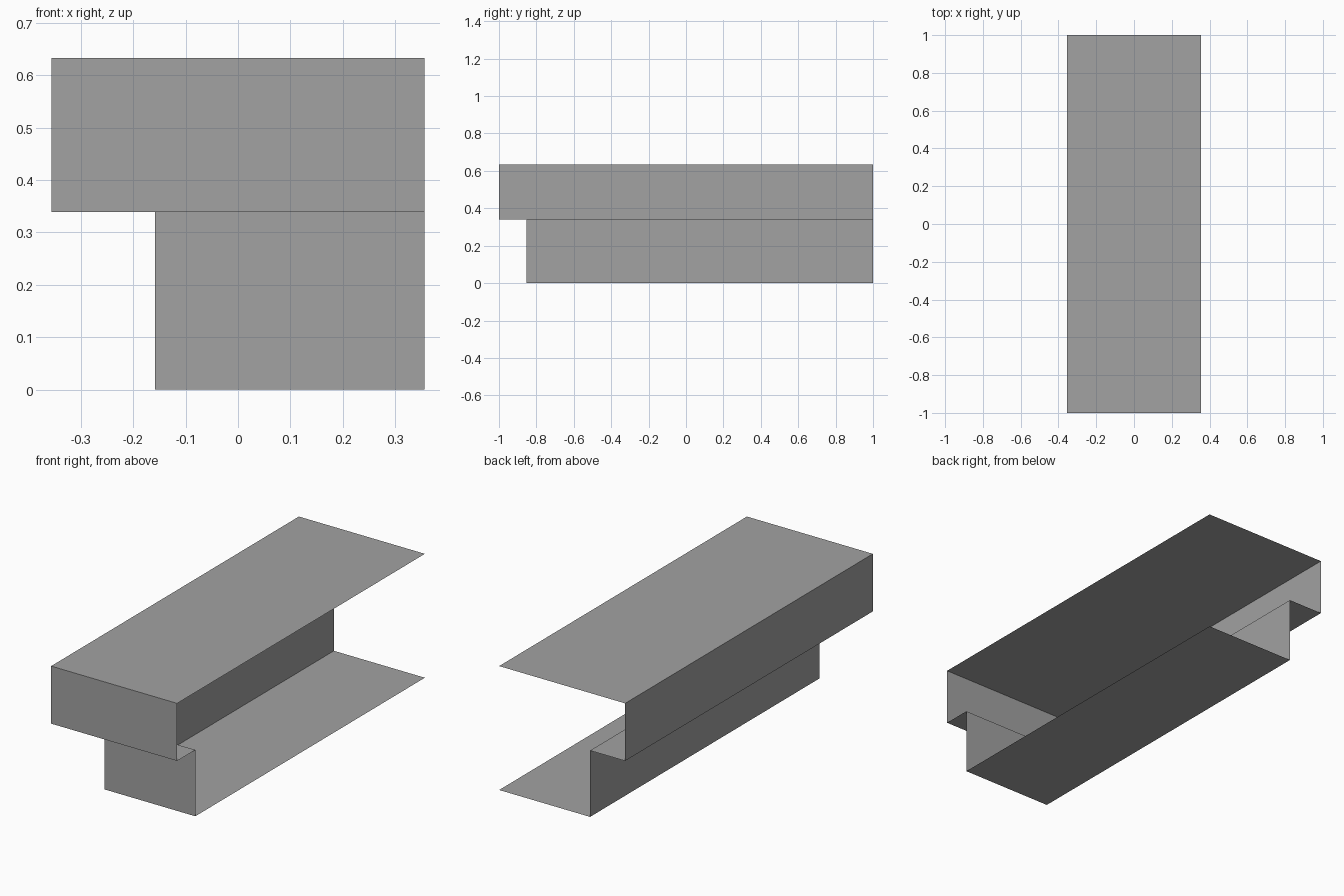
import bpy
import bmesh

if "Cube" in bpy.data.objects:
    bpy.data.objects.remove(bpy.data.objects["Cube"], do_unlink=True)

# Main dimensions
X, Y = 0.356, 1.0                  # half width and half length
BASE_X, BASE_Y = -0.158, -0.853    # recessed sides of the base
LEDGE_Z, TOP_Z = 0.339, 0.633

grey = bpy.data.materials.new("plain_grey")
grey.use_nodes = True
colour = (0.36, 0.36, 0.36, 1)
grey.diffuse_color = colour
grey.node_tree.nodes["Principled BSDF"].inputs["Base Color"].default_value = colour


def make_object(name, build):
    bm = bmesh.new()
    build(bm)
    mesh = bpy.data.meshes.new(name)
    bm.to_mesh(mesh)
    bm.free()
    mesh.materials.append(grey)
    obj = bpy.data.objects.new(name, mesh)
    bpy.context.collection.objects.link(obj)


def corner_line(bm, x, y, z):
    """Three points: back end, front corner, and the far side end."""
    return [bm.verts.new(p) for p in ((x, Y, z), (x, y, z), (X, y, z))]


def corner_strip(name, upper, lower):
    """Strip of two faces that turns round the front corner."""
    def build(bm):
        a, b = corner_line(bm, *upper), corner_line(bm, *lower)
        for i in range(2):
            bm.faces.new((a[i], b[i], b[i + 1], a[i + 1]))
    make_object(name, build)


def plate(name, x, y, z, faces_up):
    """Flat rectangle reaching from (x, y) to the open far corner."""
    def build(bm):
        pts = [(x, y, z), (X, y, z), (X, Y, z), (x, Y, z)]
        if not faces_up:
            pts.reverse()
        bm.faces.new([bm.verts.new(p) for p in pts])
    make_object(name, build)


# Upper block: lid and two walls, open on the other two sides
plate("top_panel", -X, -Y, TOP_Z, True)
corner_strip("upper_walls", (-X, -Y, TOP_Z), (-X, -Y, LEDGE_Z))

# Overhang between the two blocks
corner_strip("overhang_underside", (-X, -Y, LEDGE_Z), (BASE_X, BASE_Y, LEDGE_Z))

# Recessed base: two walls and a floor
corner_strip("base_walls", (BASE_X, BASE_Y, LEDGE_Z), (BASE_X, BASE_Y, 0))
plate("base_floor", BASE_X, BASE_Y, 0, False)
